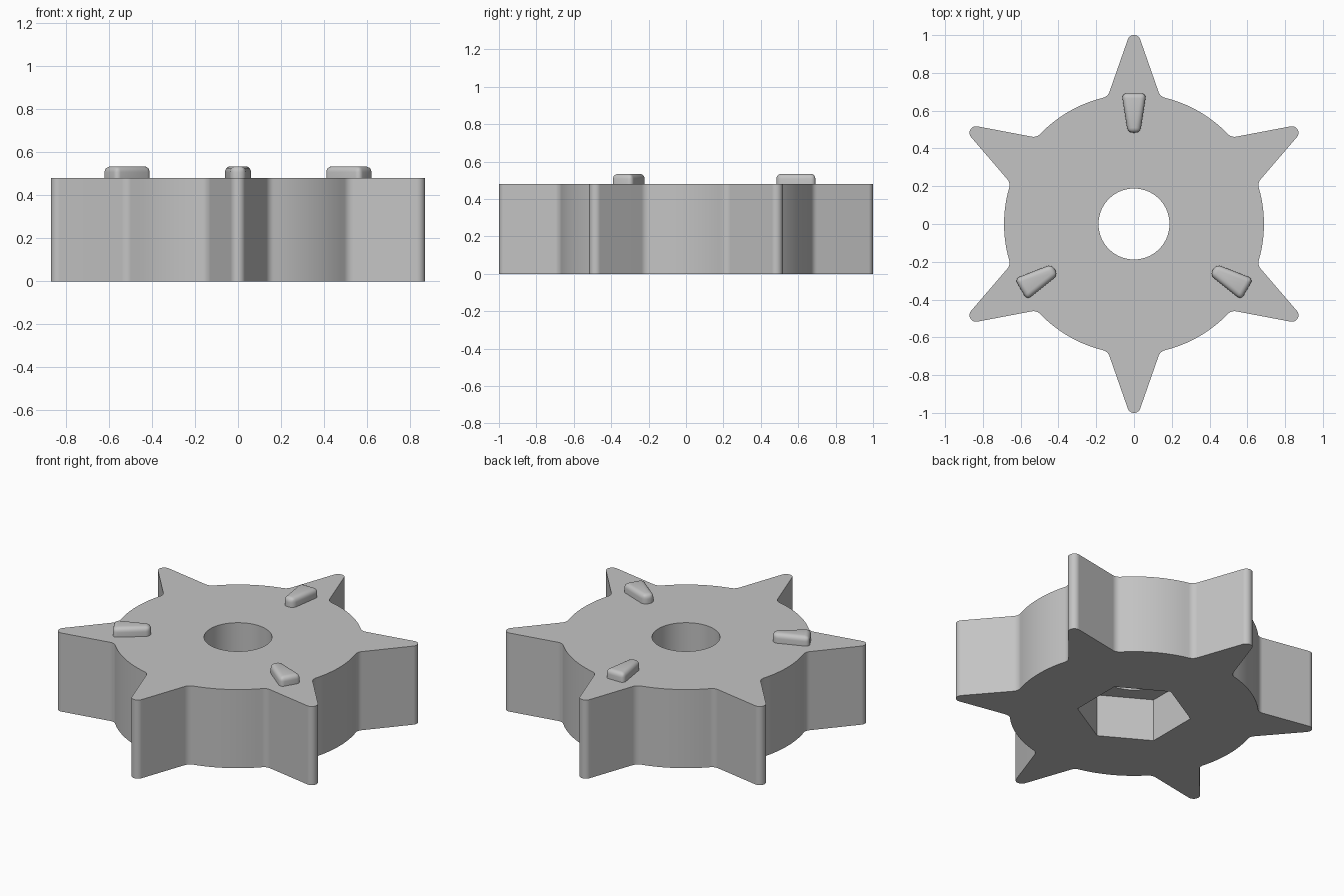
import bpy, bmesh
from math import sin, cos, asin, radians, pi
from mathutils import Matrix, Vector

if "Cube" in bpy.data.objects:
    bpy.data.objects.remove(bpy.data.objects["Cube"])

HEIGHT = 0.48
DISC_R = 0.688
TIP_R, TIP_Y = 0.035, 0.965
FILLET = 0.05
FLANK = radians(19.3)
BORE_R = 0.188
HEX_R, HEX_DEPTH = 0.317, 0.26

grey = bpy.data.materials.new("light grey")
grey.diffuse_color = (0.55, 0.55, 0.55, 1)
grey.use_nodes = True
grey.node_tree.nodes["Principled BSDF"].inputs["Base Color"].default_value = grey.diffuse_color


def finish(name, bm):
    bmesh.ops.recalc_face_normals(bm, faces=bm.faces[:])
    mesh = bpy.data.meshes.new(name)
    bm.to_mesh(mesh)
    bm.free()
    mesh.materials.append(grey)
    ob = bpy.data.objects.new(name, mesh)
    bpy.context.collection.objects.link(ob)
    bpy.ops.object.select_all(action='DESELECT')
    ob.select_set(True)
    bpy.context.view_layer.objects.active = ob
    bpy.ops.object.shade_smooth_by_angle(angle=radians(30))
    return ob


def arc(cx, cy, r, a0, a1, n):
    return [Vector((cx + r * cos(a0 + (a1 - a0) * i / n),
                    cy + r * sin(a0 + (a1 - a0) * i / n))) for i in range(n + 1)]


def polygon(r, n):
    return arc(0, 0, r, pi / 2, pi / 2 + 2 * pi, n)[:-1]


def star_outline():
    # half a tooth: rounded tip, straight flank, root fillet, rim arc
    c = TIP_Y * sin(FLANK) + TIP_R
    a = asin((c + FILLET) / (DISC_R + FILLET)) - FLANK
    d = DISC_R + FILLET
    half = arc(0, TIP_Y, TIP_R, pi / 2, FLANK, 8)
    half += arc(d * sin(a), d * cos(a), FILLET, pi + FLANK, 1.5 * pi - a, 8)
    half += arc(0, 0, DISC_R, pi / 2 - a, pi / 3, 8)[1:]
    tooth = [Vector((-p.x, p.y)) for p in reversed(half[1:])] + half[:-1]
    return [Matrix.Rotation(-k * pi / 3, 2) @ p for k in range(6) for p in tooth]


def ring(bm, pts, z):
    vs = [bm.verts.new((p.x, p.y, z)) for p in pts]
    es = [bm.edges.new((vs[i - 1], vs[i])) for i in range(len(vs))]
    return vs, es


def wall(bm, low, high):
    a, b = low[0], high[0]
    for i in range(len(a)):
        bm.faces.new((a[i - 1], a[i], b[i], b[i - 1]))


def cap(bm, outer, inner):
    bmesh.ops.triangle_fill(bm, edges=outer[1] + inner[1],
                            use_beauty=True, normal=(0, 0, 1))


# Star wheel: round bore from the top, hexagonal nut pocket underneath
bm = bmesh.new()
star, bore, nut = star_outline(), polygon(BORE_R, 64), polygon(HEX_R, 6)
star_low, star_high = ring(bm, star, 0), ring(bm, star, HEIGHT)
nut_low, nut_high = ring(bm, nut, 0), ring(bm, nut, HEX_DEPTH)
bore_low, bore_high = ring(bm, bore, HEX_DEPTH), ring(bm, bore, HEIGHT)
cap(bm, star_low, nut_low)
cap(bm, nut_high, bore_low)
cap(bm, star_high, bore_high)
wall(bm, star_low, star_high)
wall(bm, nut_low, nut_high)
wall(bm, bore_low, bore_high)
finish("star_wheel", bm)

# Three tapered, rounded pegs on the top face
for k in range(3):
    bm = bmesh.new()
    base = [(-0.033, 0.483), (0.033, 0.483), (0.065, 0.692), (-0.065, 0.692)]
    low, high = (ring(bm, [Vector(p) for p in base], z)
                 for z in (HEIGHT - 0.01, HEIGHT + 0.055))
    wall(bm, low, high)
    bm.faces.new(high[0])
    bm.faces.new(low[0])
    edges = [e for e in bm.edges if max(v.co.z for v in e.verts) > HEIGHT]
    bmesh.ops.bevel(bm, geom=edges, offset=0.027, offset_type='OFFSET',
                    segments=5, profile=0.5, affect='EDGES', clamp_overlap=True)
    bm.transform(Matrix.Rotation(k * 2 * pi / 3, 4, 'Z'))
    finish(f"top_peg_{k + 1}", bm)
